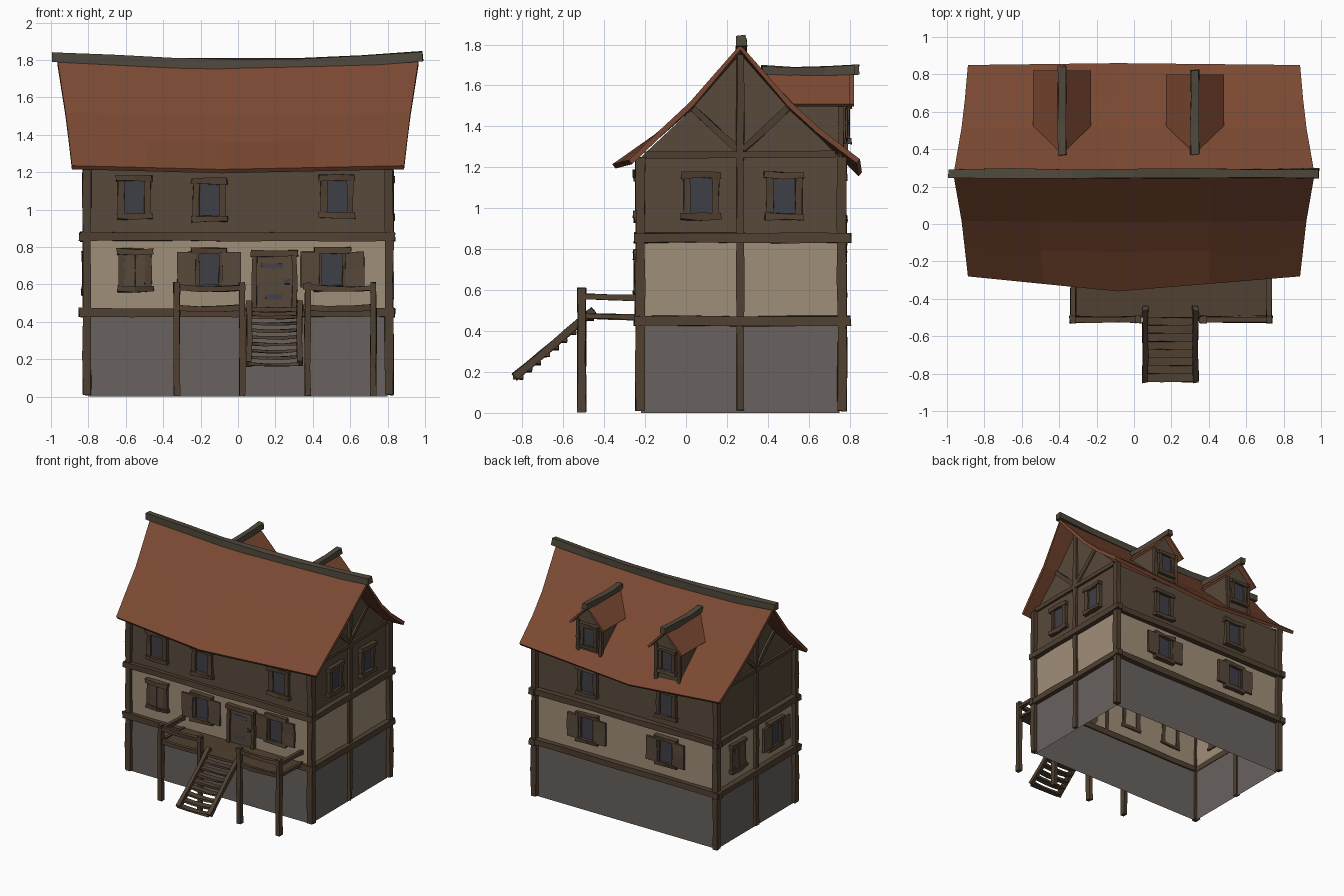
import bpy, bmesh, math, random
from mathutils import Matrix, Vector

if "Cube" in bpy.data.objects:
    bpy.data.objects.remove(bpy.data.objects["Cube"])

random.seed(7)
I = Matrix.Identity(4)


def mat(name, r, g, b):
    lin = [(c / 255 / 12.92) if c < 11 else ((c / 255 + 0.055) / 1.055) ** 2.4 for c in (r, g, b)]
    m = bpy.data.materials.new(name)
    m.diffuse_color = (*lin, 1)
    m.use_nodes = True
    m.node_tree.nodes["Principled BSDF"].inputs["Base Color"].default_value = m.diffuse_color
    return m


STONE = mat("grey stone", 104, 98, 94)
PLASTER = mat("tan plaster", 160, 142, 121)
BOARD = mat("dark boarding", 88, 73, 59)
TIMBER = mat("timber", 80, 64, 49)
TILE = mat("red roof tile", 123, 73, 50)
GLASS = mat("dark glass", 63, 62, 71)
RIDGE = mat("weathered ridge wood", 80, 73, 60)


def finish(bm, name, *mats, normals=True):
    if normals:
        bmesh.ops.recalc_face_normals(bm, faces=bm.faces)
    me = bpy.data.meshes.new(name)
    bm.to_mesh(me)
    bm.free()
    for m in mats:
        me.materials.append(m)
    ob = bpy.data.objects.new(name, me)
    bpy.context.collection.objects.link(ob)
    return ob


def beam(bm, a, b, w, h, n=2, jit=0.004, sag=0.0, M=I):
    """Crooked four-sided timber from a to b (w sideways, h upwards)."""
    a, b = Vector(a), Vector(b)
    d = (b - a).normalized()
    up = Vector((0, 1, 0)) if abs(d.z) > 0.99 else Vector((0, 0, 1))
    side = d.cross(up).normalized()
    up = side.cross(d)
    rings = []
    for i in range(n + 1):
        t = i / n
        p = a.lerp(b, t) - Vector((0, 0, sag * (1 - (2 * t - 1) ** 2)))
        ring = []
        for su, sv in ((-1, -1), (1, -1), (1, 1), (-1, 1)):
            j = Vector([random.uniform(-jit, jit) for _ in range(3)])
            ring.append(bm.verts.new(M @ (p + side * su * w / 2 + up * sv * h / 2 + j)))
        rings.append(ring)
    for r0, r1 in zip(rings, rings[1:]):
        for k in range(4):
            bm.faces.new((r0[k], r0[(k + 1) % 4], r1[(k + 1) % 4], r1[k]))
    bm.faces.new(rings[0][::-1])
    bm.faces.new(rings[-1])


def beams(name, m, *specs, **kw):
    bm = bmesh.new()
    for s in specs:
        beam(bm, *s, **kw)
    return finish(bm, name, m)


# Walls: open shell in three storeys with gable ends, coloured by height
X, Y0, Y1, YC = 0.8, -0.22, 0.75, 0.265
bm = bmesh.new()
rings = [[bm.verts.new((x, y, z)) for x, y in ((-X, Y0), (X, Y0), (X, Y1), (-X, Y1))]
         for z in (0, 0.45, 0.85, 1.25)]
for r0, r1 in zip(rings, rings[1:]):
    for k in range(4):
        bm.faces.new((r0[k], r0[(k + 1) % 4], r1[(k + 1) % 4], r1[k]))
top = rings[-1]
for s, f, r in ((1, top[1], top[2]), (-1, top[0], top[3])):
    g = [bm.verts.new((s * X, y, z)) for y, z in
         ((0.66, 1.34), (0.515, 1.472), (YC, 1.755), (0.017, 1.472), (-0.13, 1.335))]
    bm.faces.new([f, r] + g)
for f in bm.faces:
    z = f.calc_center_median().z
    f.material_index = 0 if z < 0.45 else 1 if z < 0.85 else 2
finish(bm, "walls", STONE, PLASTER, BOARD)

# Main roof: sagging sheet; rows hold y and z at ends, y and z at middle, half length
rows = [(-0.28, 1.235, -0.36, 1.215, 0.888), (-0.13, 1.38, -0.15, 1.36, 0.905),
        (0.017, 1.517, 0.01, 1.50, 0.922), (YC, 1.80, YC, 1.775, 0.965),
        (0.515, 1.517, 0.52, 1.50, 0.922), (0.66, 1.385, 0.67, 1.365, 0.905),
        (0.85, 1.24, 0.86, 1.175, 0.888)]
bm = bmesh.new()
grid = []
for t in (-1, -0.55, -0.1, 0.45, 1):
    c = 1 - abs(t + 0.1) / (0.9 if t < -0.1 else 1.1)
    grid.append([bm.verts.new((t * hw, ye + (ym - ye) * c, ze + (zm - ze) * c))
                 for ye, ze, ym, zm, hw in rows])
for c0, c1 in zip(grid, grid[1:]):
    for j in range(len(rows) - 1):
        bm.faces.new((c0[j], c1[j], c1[j + 1], c0[j + 1]))
roof = finish(bm, "main_roof", TILE, normals=False)
roof.modifiers.new("thickness", "SOLIDIFY").thickness = 0.026

# Ridge beam
beams("ridge_beam", RIDGE, ((-0.99, 0.27, 1.818), (0.99, 0.27, 1.818), 0.05, 0.055),
      n=6, sag=0.04, jit=0.005)

# Corner and side posts
for sx, side in ((-1, "left"), (1, "right")):
    for y, end in ((-0.224, "front"), (0.762, "back")):
        beams(f"corner_post_{end}_{side}", TIMBER,
              ((sx * 0.808, y, 0.01), (sx * 0.808, y, 1.25), 0.045, 0.045), n=6)
    beams(f"middle_post_{side}", TIMBER,
          ((sx * 0.805, YC, 0.01), (sx * 0.805, YC, 1.75), 0.03, 0.036), n=8)
    # Gable framing
    x = sx * 0.803
    beams(f"gable_frame_{side}", TIMBER,
          ((x, -0.2, 1.262), (x, 0.73, 1.262), 0.03, 0.032),
          ((x, 0.25, 1.29), (x, 0.035, 1.485), 0.026, 0.03),
          ((x, 0.28, 1.29), (x, 0.495, 1.485), 0.026, 0.03))

# Storey beams around the house
for z, level in ((0.45, "lower"), (0.855, "upper")):
    for y, side in ((-0.23, "front"), (0.77, "back")):
        beams(f"{level}_beam_{side}", TIMBER, ((-0.85, y, z), (0.84, y, z), 0.045, 0.045), n=6)
    for x, side in ((-0.82, "left"), (0.815, "right")):
        beams(f"{level}_beam_{side}", TIMBER,
              ((x, -0.25, z), (x, 0.805, z), 0.045, 0.048), n=4)


# Windows in wall space: x along the wall, -y outwards
def window(tag, M, u, z, style="plain"):
    bm = bmesh.new()
    for s in (-1, 1):
        beam(bm, (u + s * 0.07, -0.01, z - 0.1), (u + s * 0.07, -0.01, z + 0.1), 0.034, 0.032, M=M)
        beam(bm, (u - 0.096, -0.013, z + s * 0.101), (u + 0.096, -0.013, z + s * 0.101),
             0.045, 0.03, M=M, jit=0.006)
    finish(bm, tag + "_frame", TIMBER)
    bm = bmesh.new()
    beam(bm, (u, -0.008, z - 0.09), (u, -0.008, z + 0.09), 0.115, 0.006, n=1, jit=0, M=M)
    finish(bm, tag + "_glass", GLASS)
    if style != "plain":
        off, w, y = (0.12, 0.098, -0.026) if style == "open" else (0.03, 0.057, -0.018)
        bm = bmesh.new()
        for s in (-1, 1):
            p = u + s * off
            beam(bm, (p, y, z - 0.094), (p, y, z + 0.094), w, 0.016, M=M, jit=0.003)
        finish(bm, tag + "_shutters", BOARD)


T, R = Matrix.Translation, lambda a: Matrix.Rotation(math.radians(a), 4, "Z")
front, right = T((0, Y0, 0)), T((X, 0, 0)) @ R(90)
back, left = T((0, Y1, 0)) @ R(180), T((-X, 0, 0)) @ R(-90)
for tag, M, u, z, style in (
        ("front_upper_window_1", front, -0.555, 1.065, "plain"),
        ("front_upper_window_2", front, -0.153, 1.05, "plain"),
        ("front_upper_window_3", front, 0.53, 1.07, "plain"),
        ("front_lower_window_1", front, -0.55, 0.675, "closed"),
        ("front_lower_window_2", front, -0.155, 0.68, "open"),
        ("front_lower_window_3", front, 0.505, 0.68, "open"),
        ("right_window_1", right, 0.075, 1.06, "plain"),
        ("right_window_2", right, 0.48, 1.06, "plain"),
        ("left_window_1", left, -0.5, 0.66, "closed"),
        ("left_window_2", left, -0.03, 0.66, "open"),
        ("back_upper_window_1", back, 0.36, 1.05, "plain"),
        ("back_upper_window_2", back, -0.34, 1.05, "plain"),
        ("back_lower_window_1", back, 0.36, 0.67, "open"),
        ("back_lower_window_2", back, -0.34, 0.67, "open")):
    window(tag, M, u, z, style)

# Front door with iron hinges
beams("door_frame", TIMBER,
      ((0.088, -0.232, 0.47), (0.088, -0.232, 0.76), 0.026, 0.035),
      ((0.302, -0.232, 0.47), (0.302, -0.232, 0.76), 0.026, 0.035),
      ((0.068, -0.236, 0.767), (0.322, -0.236, 0.767), 0.045, 0.032))
beams("door_leaf", BOARD, ((0.195, -0.228, 0.475), (0.195, -0.228, 0.755), 0.195, 0.016), jit=0.002)
beams("door_hinges", GLASS, *[((xa, -0.237, z), (xb, -0.237, z), 0.008, 0.026)
      for xa, xb, z in ((0.125, 0.24, 0.70), (0.15, 0.24, 0.535), (0.245, 0.275, 0.615))], n=1)

# Dormers on the back slope
for i, (xc, yf) in enumerate(((-0.385, 0.82), (0.325, 0.80)), 1):
    yw = yf - 0.042
    bm = bmesh.new()
    v = lambda x, y, z: bm.verts.new((xc + x, y, z))
    bm.faces.new([v(-0.105, yw, 1.26), v(0.105, yw, 1.26), v(0.105, yw, 1.54),
                  v(0, yw, 1.645), v(-0.105, yw, 1.54)])
    for s in (-1, 1):
        bm.faces.new([v(s * 0.105, yw, 1.26), v(s * 0.105, yw, 1.54), v(s * 0.105, 0.485, 1.53)])
    finish(bm, f"dormer_{i}_walls", BOARD)
    bm = bmesh.new()
    v = lambda x, y, z: bm.verts.new((xc + x, y, z))
    rf, rb = v(0, yf, 1.67), v(0, 0.375, 1.67)
    for s in (-1, 1):
        q = [rf, rb, v(s * 0.155, 0.525, 1.51), v(s * 0.155, yf, 1.51)]
        bm.faces.new(q if s < 0 else q[::-1])
    bm.normal_update()
    if sum(f.normal.z for f in bm.faces) < 0:
        bmesh.ops.reverse_faces(bm, faces=bm.faces)
    finish(bm, f"dormer_{i}_roof", TILE, normals=False).modifiers.new("t", "SOLIDIFY").thickness = 0.018
    beams(f"dormer_{i}_ridge", RIDGE, ((xc, 0.37, 1.675), (xc, yf + 0.025, 1.678), 0.045, 0.045),
          n=3, sag=0.008)
    beams(f"dormer_{i}_posts", TIMBER, *[((xc + s * 0.1, yw, 1.25), (xc + s * 0.1, yw, 1.53), 0.025, 0.025)
                                         for s in (-1, 1)])
    window(f"dormer_{i}_window", T((xc, yw, 1.415)) @ R(180) @ Matrix.Scale(0.85, 4), 0, 0)

# Porch: deck, posts, edge beams and rails
beams("porch_deck", TIMBER, ((-0.325, -0.365, 0.468), (0.725, -0.365, 0.468), 0.27, 0.018), n=4, jit=0.002)
for i, x in enumerate((-0.327, 0.022, 0.372, 0.724), 1):
    beams(f"porch_post_{i}", TIMBER, ((x, -0.51, 0.005), (x, -0.51, 0.61), 0.032, 0.04), n=4)
for i, (a, b) in enumerate(((-0.34, 0.04), (0.35, 0.738)), 1):
    beams(f"porch_edge_{i}", TIMBER, ((a, -0.505, 0.478), (b, -0.505, 0.478), 0.028, 0.03), n=3, sag=0.01)
    beams(f"porch_rail_{i}", TIMBER, ((a, -0.512, 0.588), (b, -0.512, 0.582), 0.03, 0.028), n=3, sag=0.01)
for x, side in ((-0.325, "left"), (0.722, "right")):
    beams(f"porch_side_rail_{side}", TIMBER, ((x, -0.53, 0.57), (x, -0.225, 0.562), 0.028, 0.026))
    beams(f"porch_side_edge_{side}", TIMBER, ((x, -0.51, 0.474), (x, -0.225, 0.468), 0.026, 0.026))

# Stairs
for x, side in ((0.06, "left"), (0.329, "right")):
    beams(f"stair_stringer_{side}", TIMBER, ((x, -0.45, 0.503), (x, -0.838, 0.175), 0.03, 0.036), n=3)
s0, s1 = Vector((0, -0.475, 0.465)), Vector((0, -0.82, 0.175))
treads = [s0.lerp(s1, i / 8) for i in range(9)]
beams("stair_treads", TIMBER, *[((0.06, p.y, p.z), (0.328, p.y, p.z), 0.048, 0.016) for p in treads],
      n=3, sag=0.006, jit=0.003)
